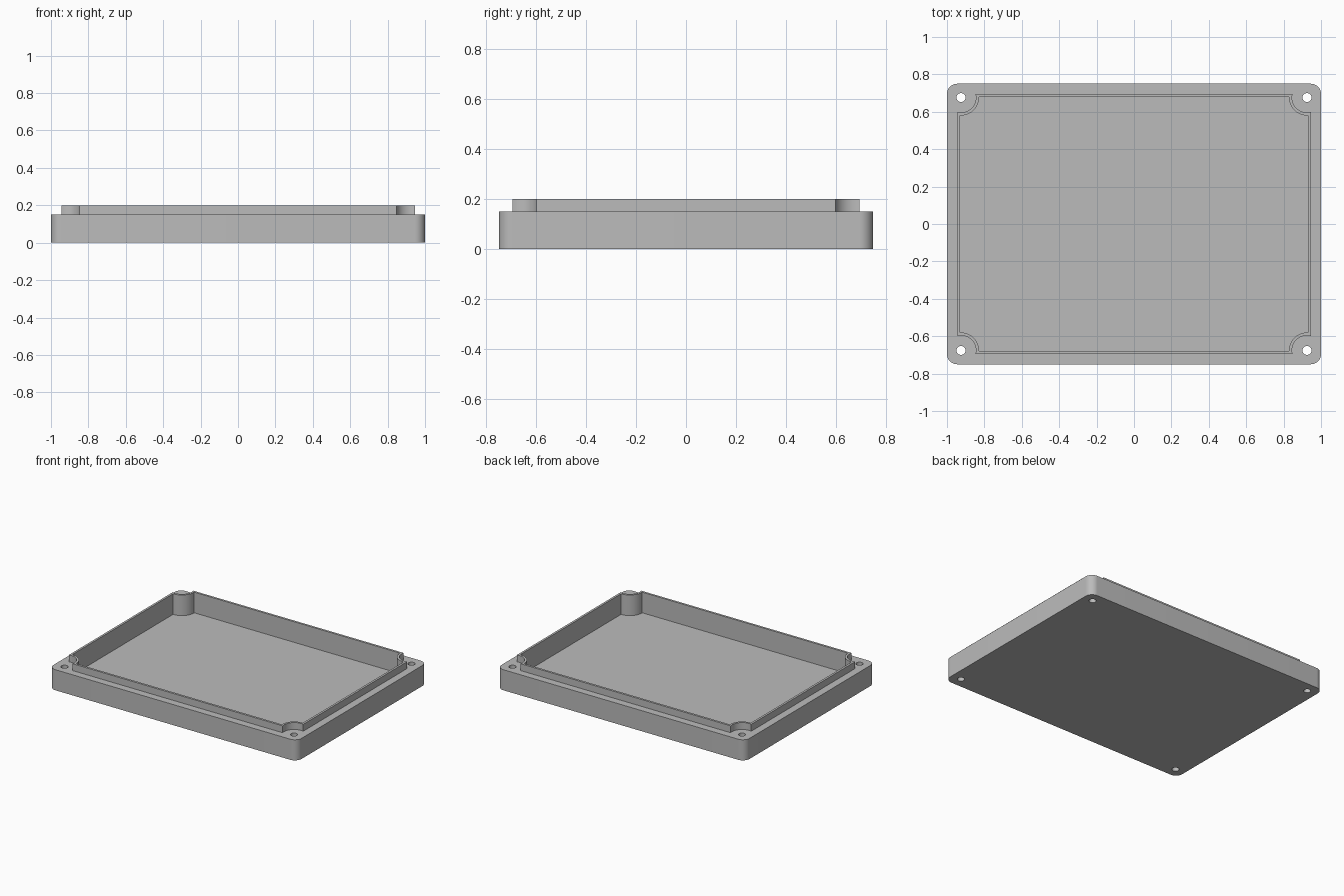
import bpy, bmesh, math

if "Cube" in bpy.data.objects:
    bpy.data.objects.remove(bpy.data.objects["Cube"])

grey = bpy.data.materials.new("plain_grey")
grey.diffuse_color = (0.5, 0.5, 0.5, 1)
grey.use_nodes = True
grey.node_tree.nodes["Principled BSDF"].inputs["Base Color"].default_value = grey.diffuse_color

HX, HY = 0.925, 0.676      # screw hole centres
STEPS = 14


def arc(cx, cy, r, a0, a1, n=STEPS):
    return [(cx + r * math.cos(a0 + (a1 - a0) * i / n),
             cy + r * math.sin(a0 + (a1 - a0) * i / n)) for i in range(n + 1)]


def four_corners(corner):
    """Mirror a counter-clockwise +x +y corner path into a closed outline."""
    pts = []
    for sx, sy in ((1, 1), (-1, 1), (-1, -1), (1, -1)):
        path = corner if sx * sy > 0 else corner[::-1]
        pts += [(x * sx, y * sy) for x, y in path]
    return pts


def rounded(x, y, r):
    return four_corners(arc(x - r, y - r, r, 0, math.pi / 2))


def notched(x, y, r):
    """Rectangle whose corners curve inwards around the screw holes."""
    a0 = math.atan2(-math.sqrt(r * r - (x - HX) ** 2), x - HX)
    a1 = math.atan2(y - HY, -math.sqrt(r * r - (y - HY) ** 2))
    if a1 > 0:
        a1 -= 2 * math.pi
    return four_corners(arc(HX, HY, r, a0, a1))


def prism(name, outlines, z0, z1):
    bm = bmesh.new()
    for pts in outlines:
        low = [bm.verts.new((x, y, z0)) for x, y in pts]
        top = [bm.verts.new((x, y, z1)) for x, y in pts]
        bm.faces.new(low[::-1])
        bm.faces.new(top)
        for i in range(len(pts)):
            j = (i + 1) % len(pts)
            bm.faces.new((low[i], low[j], top[j], top[i]))
    bmesh.ops.recalc_face_normals(bm, faces=bm.faces)
    me = bpy.data.meshes.new(name)
    bm.to_mesh(me)
    bm.free()
    me.materials.append(grey)
    ob = bpy.data.objects.new(name, me)
    bpy.context.collection.objects.link(ob)
    return ob


def combine(target, tool, operation):
    mod = target.modifiers.new(tool.name, 'BOOLEAN')
    mod.operation = operation
    mod.solver = 'EXACT'
    mod.object = tool
    bpy.context.view_layer.objects.active = target
    bpy.ops.object.modifier_apply(modifier=mod.name)
    bpy.data.objects.remove(tool, do_unlink=True)


# Tray body with rounded corners
tray = prism("enclosure_tray", [rounded(1.0, 0.75, 0.055)], 0, 0.15)

# Raised lip around the opening
combine(tray, prism("lip", [notched(0.945, 0.696, 0.08)], 0.1, 0.2), 'UNION')

# Hollow inside, leaving the floor
combine(tray, prism("cavity", [notched(0.929, 0.68, 0.096)], 0.05, 0.3), 'DIFFERENCE')

# Screw holes through the corners
circles = [arc(sx * HX, sy * HY, 0.024, 0, 2 * math.pi, 32)[:-1]
           for sx in (-1, 1) for sy in (-1, 1)]
combine(tray, prism("screw_holes", circles, -0.1, 0.3), 'DIFFERENCE')

# Smooth the curved walls, keep the edges crisp
bpy.ops.object.select_all(action='DESELECT')
tray.select_set(True)
bpy.context.view_layer.objects.active = tray
bpy.ops.object.shade_smooth_by_angle(angle=math.radians(30))
